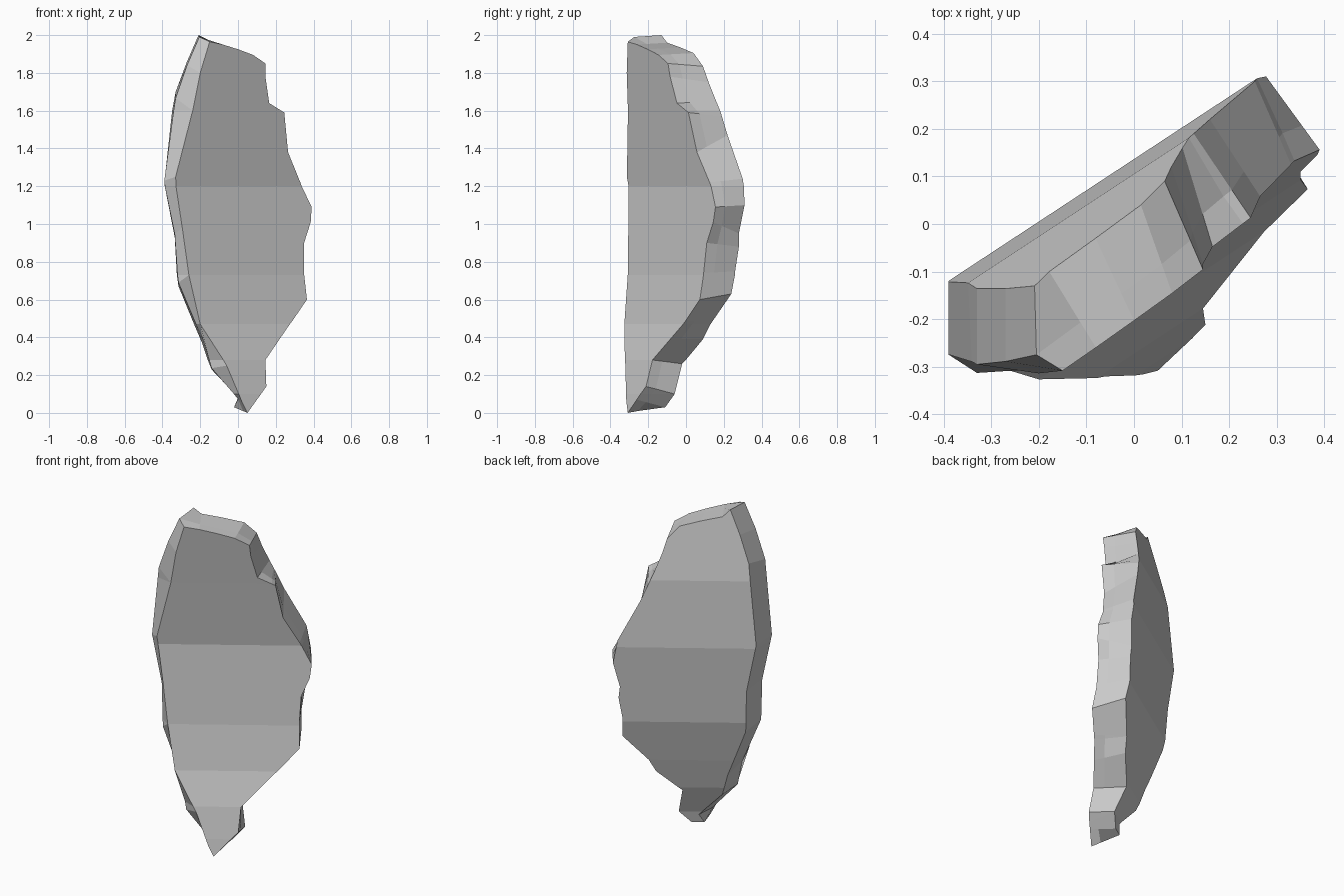
import bpy, bmesh
from mathutils import Vector

if "Cube" in bpy.data.objects:
    bpy.data.objects.remove(bpy.data.objects["Cube"])

# Axes of the slab: along its width, and outward through its bulging back
UX, UY = 0.836, 0.549

# Vertical bulge: (height, front-face offset, back-face offset)
BULGE = [(0, -.285, -.12), (.1, -.268, -.10), (.28, -.228, -.03), (.47, -.163, .02),
         (.73, -.115, .08), (1.2, -.074, .114), (1.6, -.125, .088), (2.0, -.18, .006)]


def offset(z, t):
    z = min(max(z, 0), 2)
    for (z0, f0, b0), (z1, f1, b1) in zip(BULGE, BULGE[1:]):
        if z <= z1:
            k = (z - z0) / (z1 - z0)
            f, b = f0 + (f1 - f0) * k, b0 + (b1 - b0) * k
            return f + (b - f) * t


def s_from_x(x, z, t):
    return (x + UY * offset(z, t)) / UX


def s_from_y(y, z, t):
    return (y - UX * offset(z, t)) / UY


# Broken top and right edge: front x, front z, back y, back z
right = [(-.15, 1.965, -.13, 2.0), (-.08, 1.95, -.10, 1.96), (0, 1.925, -.03, 1.935),
         (.08, 1.895, .04, 1.905), (.145, 1.85, .09, 1.835), (.145, 1.78, .12, 1.75),
         (.165, 1.64, .16, 1.65), (.245, 1.59, .19, 1.57), (.265, 1.38, .22, 1.47),
         (.33, 1.22, .30, 1.24), (.39, 1.09, .31, 1.1), (.385, 1.01, .28, .95),
         (.35, .9, .28, .88), (.35, .74, .26, .75), (.365, .6, .24, .63),
         (.29, .49, .13, .47), (.22, .39, .09, .39), (.145, .28, -.02, .26),
         (.15, .14, -.06, .1), (.10, .07, -.11, .03), (.05, 0, -.15, .03)]
# Smooth left edge: front x, front z, back x, back z
left = [(.02, .06, 0, .08), (-.06, .25, -.14, .23), (-.2, .47, -.19, .37),
        (-.26, .73, -.315, .67), (-.295, .98, -.335, .93), (-.33, 1.25, -.39, 1.22),
        (-.24, 1.6, -.33, 1.7), (-.2, 1.8, -.27, 1.86)]

# Three flat outlines: front, chamfer ridge, back
T = .33
front, ridge, back = [], [], []
for x, z, y, zb in right:
    f, b = s_from_x(x, z, 0), s_from_y(y, zb, 1)
    front.append((f, z))
    back.append((b, zb))
    ridge.append((f + (b - f) * T, z + (zb - z) * T))
for x, z, xb, zb in left:
    front.append((s_from_x(x, z, 0), z))
    back.append((s_from_x(xb, zb, 1), zb))
    zm = z + (zb - z) * .67
    ridge.append((s_from_x(xb, zm, T), zm))
# The ridge also overhangs at the top left corner
ridge[0] = (s_from_x(-.205, 1.99, T), 1.99)

bm = bmesh.new()
rings = [[bm.verts.new((s, t, z)) for s, z in ring]
         for ring, t in ((front, 0), (ridge, T), (back, 1))]
n = len(front)
bm.faces.new(rings[0])
bm.faces.new(rings[2][::-1])
for a, b in zip(rings, rings[1:]):
    for i in range(n):
        j = (i + 1) % n
        bm.faces.new((a[j], a[i], b[i], b[j]))

# Slice into horizontal bands, then bend each band to the bulge
for z, _, _ in BULGE[1:-1]:
    bmesh.ops.bisect_plane(bm, geom=bm.verts[:] + bm.edges[:] + bm.faces[:], dist=.0005,
                           plane_co=(0, 0, z), plane_no=(0, 0, 1))
for v in bm.verts:
    s, t, z = v.co
    d = offset(z, t)
    v.co = Vector((UX * s - UY * d, UY * s + UX * d, z))
bmesh.ops.recalc_face_normals(bm, faces=bm.faces[:])

mesh = bpy.data.meshes.new("stone_shard")
bm.to_mesh(mesh)
bm.free()
bpy.context.collection.objects.link(bpy.data.objects.new("stone_shard", mesh))
